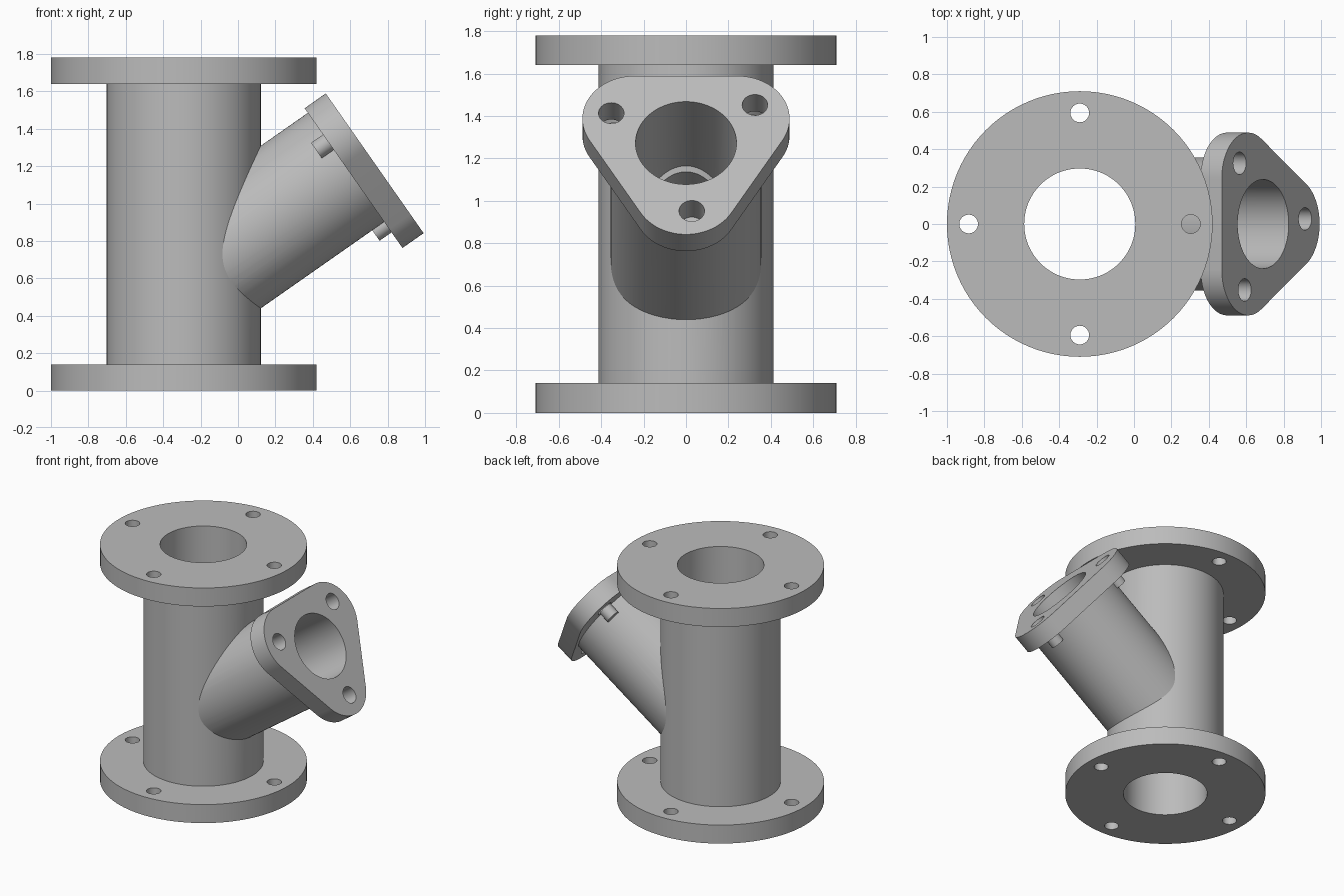
import bpy, bmesh
from math import sin, cos, radians
from mathutils import Matrix, Vector

cube = bpy.data.objects.get("Cube")
if cube:
    bpy.data.objects.remove(cube, do_unlink=True)

metal = bpy.data.materials.new("grey_metal")
metal.use_nodes = True
GREY = (0.5, 0.5, 0.5, 1)
metal.diffuse_color = GREY
metal.node_tree.nodes["Principled BSDF"].inputs["Base Color"].default_value = GREY

# Local frames: upright main run, and branch tilted 35 degrees above horizontal
MAIN = Matrix.Translation((-0.29, 0, 0))
TILT = radians(35)
BRANCH = Matrix.Translation((-0.371, 0, 0.529)) @ Matrix((
    (0, -sin(TILT), cos(TILT), 0),
    (1, 0, 0, 0),
    (0, cos(TILT), sin(TILT), 0),
    (0, 0, 0, 1)))


def circle(r, cx=0, cy=0, n=96):
    step = 360 / n
    return [(cx + r * cos(radians(i * step)), cy + r * sin(radians(i * step))) for i in range(n)]


def prism(name, outline, low, high, frame):
    """Extrude a flat outline along the frame's axis."""
    bm = bmesh.new()
    base = bm.faces.new([bm.verts.new((x, y, low)) for x, y in outline])
    top = bmesh.ops.extrude_face_region(bm, geom=[base])["geom"]
    bmesh.ops.translate(bm, vec=Vector((0, 0, high - low)),
                        verts=[g for g in top if isinstance(g, bmesh.types.BMVert)])
    bmesh.ops.recalc_face_normals(bm, faces=bm.faces[:])
    bm.transform(frame)
    mesh = bpy.data.meshes.new(name)
    bm.to_mesh(mesh)
    bm.free()
    mesh.materials.append(metal)
    ob = bpy.data.objects.new(name, mesh)
    bpy.context.collection.objects.link(ob)
    return ob


def select(ob):
    bpy.ops.object.select_all(action='DESELECT')
    ob.select_set(True)
    bpy.context.view_layer.objects.active = ob


def cut(ob, outline, low, high, frame):
    """Subtract an extruded outline from a part."""
    cutter = prism("cutter", outline, low, high, frame)
    select(ob)
    mod = ob.modifiers.new("cut", 'BOOLEAN')
    mod.operation = 'DIFFERENCE'
    mod.solver = 'EXACT'
    mod.object = cutter
    bpy.ops.object.modifier_apply(modifier=mod.name)
    bpy.data.objects.remove(cutter, do_unlink=True)


def polar(r, deg):
    return r * cos(radians(deg)), r * sin(radians(deg))


HEIGHT, THICK, BORE, PIPE_R = 1.78, 0.14, 0.297, 0.412
parts = []

# Main pipe with its bore and the smaller port into the branch
pipe = prism("main_pipe", circle(PIPE_R), THICK, HEIGHT - THICK, MAIN)
cut(pipe, circle(BORE), 0, HEIGHT, MAIN)
cut(pipe, circle(0.215), 0.2, 1.0, BRANCH)
parts.append(pipe)

# End flanges with four bolt holes each
for name, z in (("bottom_flange", 0), ("top_flange", HEIGHT - THICK)):
    flange = prism(name, circle(0.71), z, z + THICK, MAIN)
    cut(flange, circle(BORE), z - 0.1, z + 0.3, MAIN)
    for k in range(4):
        cut(flange, circle(0.05, *polar(0.594, 90 * k), 40), z - 0.1, z + 0.3, MAIN)
    parts.append(flange)

# Branch pipe trimmed against the main pipe
FACE, BACK = 1.296, 1.158
branch = prism("branch_pipe", circle(0.356), 0.2, BACK, BRANCH)
cut(branch, circle(0.238), 0.1, 1.5, BRANCH)
cut(branch, circle(PIPE_R), -0.2, 2, MAIN)
parts.append(branch)

# Rounded triangular branch flange
outline = []
for mid in (30, 150, 270):
    cx, cy = polar(0.28, mid)
    for i in range(25):
        dx, dy = polar(0.246, mid - 60 + 5 * i)
        outline.append((cx + dx, cy + dy))
plate = prism("branch_flange", outline, BACK, FACE, BRANCH)
cut(plate, circle(0.238), 1, 1.5, BRANCH)
for k in range(3):
    angle = 34 + 120 * k
    cut(plate, circle(0.06, *polar(0.392, angle), 40), 1, 1.5, BRANCH)
    # Short stud behind each hole
    parts.append(prism("stud_%d" % (k + 1), circle(0.05, *polar(0.375, angle), 40),
                       1.08, BACK + 0.002, BRANCH))
parts.append(plate)

for ob in parts:
    select(ob)
    bpy.ops.object.shade_smooth_by_angle(angle=radians(30))
